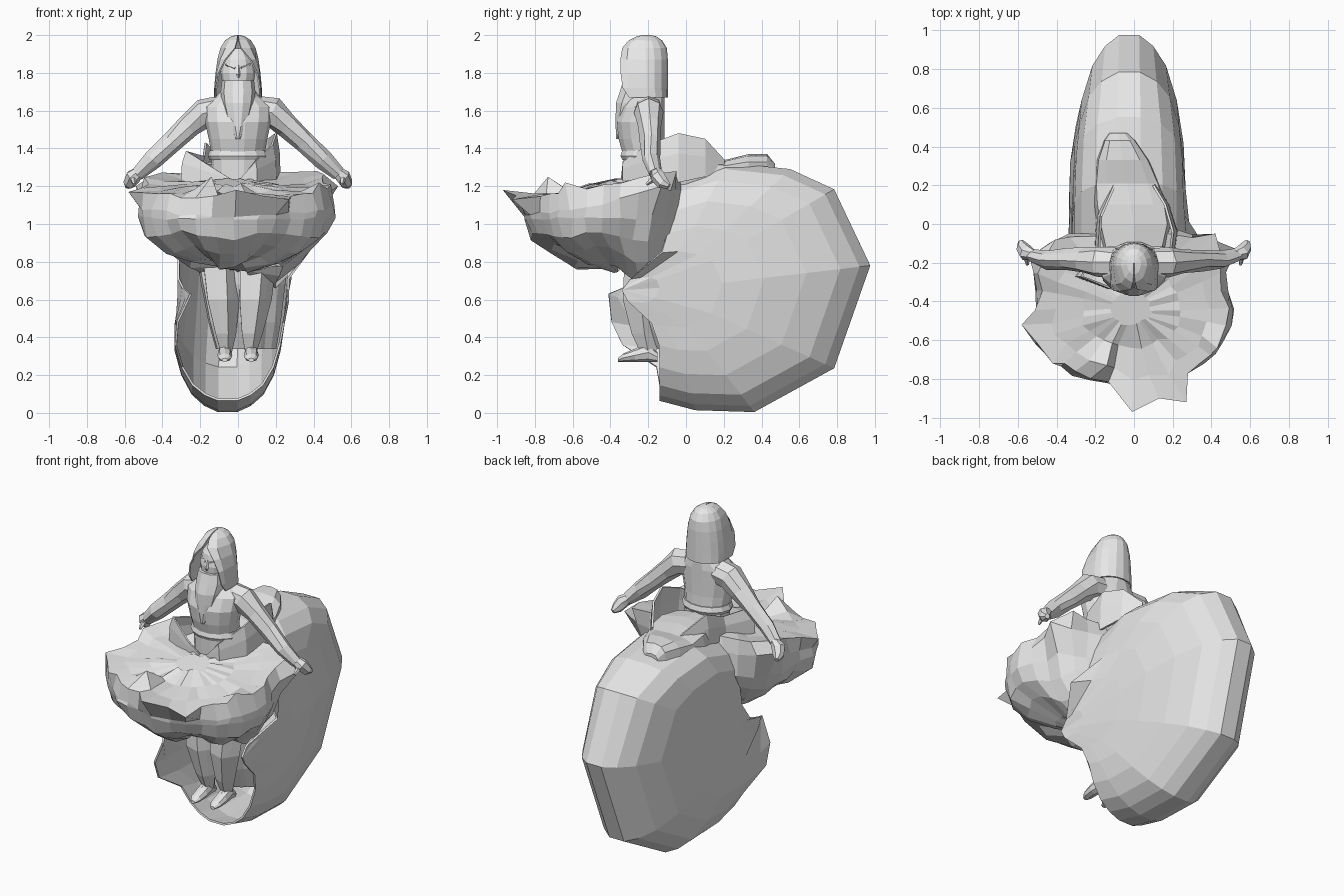
import bpy, bmesh, math, random
from mathutils import Vector

random.seed(4)
grey = bpy.data.materials.new("light_grey")
grey.diffuse_color = (0.8, 0.8, 0.8, 1)


def finish(bm, name, thick=0):
    bmesh.ops.recalc_face_normals(bm, faces=bm.faces)
    me = bpy.data.meshes.new(name)
    bm.to_mesh(me)
    bm.free()
    ob = bpy.data.objects.new(name, me)
    bpy.context.collection.objects.link(ob)
    me.materials.append(grey)
    if thick:
        mod = ob.modifiers.new("thickness", 'SOLIDIFY')
        mod.thickness = thick
        mod.offset = 0
    return ob


def loft(rings, closed=True, caps=(True, True)):
    """Skin a list of equal-length point rings."""
    bm = bmesh.new()
    vs = [[bm.verts.new(p) for p in r] for r in rings]
    n = len(vs[0])
    for a, b in zip(vs, vs[1:]):
        for i in range(n if closed else n - 1):
            j = (i + 1) % n
            bm.faces.new((a[i], a[j], b[j], b[i]))
    for on, ring in zip(caps, (vs[0], vs[-1])):
        if on and closed:
            bm.faces.new(ring)
    return bm


def pull(bm, tip, radius):
    """Draw the cloth out to a point with falloff."""
    tip = Vector(tip)
    near = min(bm.verts, key=lambda v: (v.co - tip).length).co.copy()
    for v in bm.verts:
        f = max(0, 1 - (v.co - near).length / radius)
        v.co += (tip - near) * f ** 1.5


def jitter(bm, amount):
    for v in bm.verts:
        v.co += Vector([random.uniform(-amount, amount) for _ in range(3)])


def spow(v, e):
    return math.copysign(abs(v) ** e, v)


def stack(specs, n, pleat=0, count=5):
    """Horizontal ellipses from (z, cx, cy, rx, ry)."""
    out = []
    for z, cx, cy, rx, ry in specs:
        ring = []
        for i in range(n):
            a = math.tau * i / n
            k = 1 + pleat * math.cos(count * a)
            ring.append((cx + rx * k * math.cos(a), cy + ry * k * math.sin(a), z))
        out.append(ring)
    return out


def limb(path, n=8):
    """Rings around a path of (x, y, z, radius)."""
    pts = [Vector(p[:3]) for p in path]
    out = []
    for i, p in enumerate(pts):
        t = (pts[min(i + 1, len(pts) - 1)] - pts[max(i - 1, 0)]).normalized()
        u = t.cross(Vector((0, 1, 0))).normalized()
        w = t.cross(u)
        out.append([p + path[i][3] * (u * math.cos(math.tau * k / n) + w * math.sin(math.tau * k / n))
                    for k in range(n)])
    return out


# Billowing rear skirt: side outline scaled down towards each flank, open at the front
outline = [(-0.14, 0.07), (0.05, 0.02), (0.36, 0.01), (0.78, 0.24), (0.97, 0.78), (0.78, 1.18),
           (0.55, 1.285), (0.22, 1.32), (-0.06, 1.24)]
roundness = [0, 0, 0, 0, 0, 0.35, 0.8, 1, 1]
# scale, half width below, half width at the rounder top
half = [(0, 0.29, 0.29), (0.1, 0.29, 0.29), (0.3, 0.285, 0.29), (0.5, 0.275, 0.285), (0.7, 0.24, 0.275),
        (0.86, 0.185, 0.24), (0.95, 0.12, 0.17), (1, 0.05, 0.06)]
columns = [(-1, c) for c in half] + [(1, c) for c in reversed(half)]
rings = []
for side, (s, w_low, w_top) in columns:
    ring = []
    for (oy, oz), r in zip(outline, roundness):
        w = side * (w_low + (w_top - w_low) * r)
        y, z = -0.14 + (oy + 0.14) * s, 0.65 + (oz - 0.65) * s
        # front edge swings forward around mid height, lower on the left
        edge = max(0, 1 - (y + 0.14) / 0.25)
        reach = 0.25 if w < 0 else 0.2
        bump = math.exp(-((z - 0.5) / 0.2) ** 4) if w < 0 else math.exp(-((z - 0.65) / 0.14) ** 2)
        cx = -0.025 - 0.03 * max(0, min(1, (0.6 - z) / 0.2))
        ring.append((cx + w, y - reach * edge * bump * (abs(w) > 0.2), z))
    rings.append(ring)
bm = loft(rings, closed=False)
bmesh.ops.remove_doubles(bm, verts=bm.verts, dist=0.001)
pull(bm, (-0.25, -0.41, 0.63), 0.16)
pull(bm, (0.37, -0.13, 0.85), 0.16)
finish(bm, "rear_skirt", 0.012)

# Front skirt: spread cloth over a puffed bowl
profile = [(0.2, 1.22), (0.5, 1.2), (0.78, 1.2), (0.95, 1.2), (1.0, 1.11), (1.0, 1.03),
           (0.93, 0.94), (0.75, 0.865), (0.48, 0.81), (0.15, 0.79)]
rings = []
for k, (s, z) in enumerate(profile):
    ring = []
    for i in range(32):
        a = math.tau * i / 32
        wave = 1 + 0.025 * math.cos(5 * a + 1) + 0.02 * math.cos(9 * a)
        x = -0.015 + 0.51 * s * wave * spow(math.cos(a), 0.9)
        y = -0.44 + (0.43 if i < 16 else 0.4) * s * wave * spow(math.sin(a), 0.9)
        lift = 0.17 * (y + 0.44) if k < 5 else 0
        fold = 0.02 * math.cos(6 * a + 0.6) if k > 5 else 0
        ring.append((x, y + (0, 0.03, 0.06, 0.08)[max(0, k - 6)], z + lift + fold))
    rings.append(ring)
bm = loft(rings)
jitter(bm, 0.01)
for tip, r in [((-0.01, -0.97, 1.18), 0.11), ((0.27, -0.92, 1.13), 0.12), ((0.13, -0.9, 1.15), 0.11),
               ((-0.58, -0.52, 1.17), 0.12), ((0.43, -0.64, 1.22), 0.11), ((-0.14, -0.73, 1.25), 0.09),
               ((-0.4, -0.08, 1.27), 0.15), ((0.42, -0.05, 1.28), 0.15), ((-0.54, -0.17, 1.2), 0.18),
               ((0.53, -0.13, 1.2), 0.18), ((0.2, -0.19, 0.66), 0.3), ((-0.2, -0.2, 0.74), 0.25),
               ((0.17, -0.07, 0.85), 0.2), ((-0.1, -0.58, 0.76), 0.2), ((-0.42, -0.72, 1.16), 0.1)]:
    pull(bm, tip, r)
finish(bm, "front_skirt")

# Low collar on top of the rear skirt
rings = []
for y, top, hw in [(-0.12, 1.33, 0.16), (0, 1.34, 0.19), (0.1, 1.34, 0.19), (0.21, 1.34, 0.175),
                   (0.33, 1.37, 0.14), (0.43, 1.37, 0.085), (0.47, 1.32, 0.05)]:
    ring = []
    for i in range(12):
        a = math.tau * i / 12
        ring.append((-0.08 * max(0, y) / 0.47 + hw * spow(math.cos(a), 0.7), y,
                     1.25 + (top - 1.25) * spow(math.sin(a), 0.6) * (1 + 0.2 * (i % 2) * (y < 0.2))))
    rings.append(ring)
finish(loft(rings), "collar")

# Pointed waist flaps sweeping from the front to the back
flaps = {
    "right_flap": [(0, -0.34, 1.22), (0.09, -0.33, 1.33), (0.18, -0.2, 1.42), (0.2, -0.04, 1.48),
                   (0.16, 0.1, 1.45), (0.1, 0.2, 1.34)],
    "left_flap": [(-0.02, -0.34, 1.22), (-0.12, -0.33, 1.29), (-0.27, -0.27, 1.385), (-0.18, -0.12, 1.36),
                  (-0.17, 0.04, 1.43), (-0.1, 0.2, 1.34)]}
for name, top in flaps.items():
    mid = [(x * 1.08, y, z * 0.55 + 1.24 * 0.45) for x, y, z in top]
    low = [(x * 1.1, y, 1.22 + 0.3 * max(0, y)) for x, y, z in top]
    finish(loft([top, mid, low], closed=False), name, 0.012)

# Torso, belt and wrapped scarf
bm = loft(stack([(1.18, 0, -0.21, 0.14, 0.12), (1.36, 0, -0.22, 0.14, 0.115), (1.45, 0, -0.235, 0.155, 0.125),
                 (1.54, 0, -0.24, 0.175, 0.13), (1.62, 0, -0.225, 0.18, 0.115), (1.67, 0, -0.21, 0.12, 0.1),
                 (1.73, 0, -0.21, 0.07, 0.08)], 14))
finish(bm, "torso")
finish(loft(stack([(1.34, 0, -0.22, 0.15, 0.12), (1.36, 0, -0.22, 0.16, 0.13),
                   (1.39, 0, -0.22, 0.15, 0.12)], 14)), "belt")
finish(loft(stack([(1.45, 0, -0.355, 0.012, 0.015), (1.52, 0, -0.33, 0.05, 0.045), (1.58, 0, -0.315, 0.07, 0.06),
                   (1.64, 0, -0.29, 0.085, 0.085), (1.7, 0, -0.265, 0.092, 0.09),
                   (1.76, 0, -0.26, 0.085, 0.075)], 10)), "scarf")

# Face with nose and brows
finish(loft(stack([(1.68, 0, -0.23, 0.05, 0.06), (1.73, 0, -0.23, 0.08, 0.085), (1.8, 0, -0.23, 0.092, 0.09),
                   (1.87, 0, -0.22, 0.08, 0.085), (1.93, 0, -0.21, 0.04, 0.05)], 12)), "face")
finish(loft(limb([(0, -0.305, 1.84, 0.008), (0, -0.32, 1.79, 0.012), (0, -0.315, 1.775, 0.007)], 5)), "nose")
for side, s in (("left", -1), ("right", 1)):
    finish(loft(limb([(s * 0.015, -0.31, 1.825, 0.007), (s * 0.065, -0.285, 1.845, 0.006)], 5)), side + "_brow")

# Hood: horseshoe sections, open to a pointed arch at the front
rings = []
for z, hw, fx, fy, by in [(1.67, 0.122, 0.118, -0.3, -0.1), (1.72, 0.122, 0.114, -0.335, -0.1),
                          (1.8, 0.115, 0.1, -0.345, -0.1), (1.87, 0.105, 0.065, -0.345, -0.1),
                          (1.93, 0.09, 0.015, -0.335, -0.105), (1.97, 0.065, 0.004, -0.3, -0.13),
                          (1.99, 0.035, 0.002, -0.26, -0.16), (1.998, 0.002, 0.001, -0.22, -0.2)]:
    cy = by - min(0.11, (by - fy) / 2)
    ring = [(fx, fy, z), (fx * 0.35 + hw * 0.65, fy * 0.75 + cy * 0.25, z)]
    ring += [(hw * math.cos(a * math.pi / 8), cy + (by - cy) * math.sin(a * math.pi / 8), z) for a in range(9)]
    ring += [(-x, y, zz) for x, y, zz in reversed(ring[:2])]
    rings.append(ring)
finish(loft(rings, closed=False), "hood", 0.008)

# Arms, hands, legs and feet on both sides
for side, s in (("left", -1), ("right", 1)):
    bm = loft(limb([(s * 0.1, -0.2, 1.6, 0.075), (s * 0.18, -0.195, 1.59, 0.078), (s * 0.26, -0.19, 1.52, 0.064),
                    (s * 0.35, -0.185, 1.435, 0.055), (s * 0.45, -0.185, 1.34, 0.05),
                    (s * 0.53, -0.165, 1.265, 0.034)]))
    jitter(bm, 0.006)
    finish(bm, side + "_arm")
    finish(loft(limb([(s * 0.52, -0.16, 1.28, 0.028), (s * 0.555, -0.15, 1.25, 0.042),
                      (s * 0.575, -0.12, 1.215, 0.034), (s * 0.585, -0.09, 1.2, 0.015)], 7)), side + "_hand")
    finish(loft(limb([(s * 0.555, -0.17, 1.24, 0.018), (s * 0.55, -0.21, 1.21, 0.008)], 5)), side + "_thumb")
    finish(loft(stack([(0.85, s * 0.1, -0.22, 0.1, 0.1), (0.6, s * 0.085, -0.24, 0.085, 0.09),
                       (0.42, s * 0.07, -0.22, 0.055, 0.065), (0.32, s * 0.065, -0.2, 0.03, 0.04)],
                      10, 0.1)), side + "_leg")
    rings = []
    for y, h, w in [(-0.15, 0.05, 0.025), (-0.2, 0.1, 0.035), (-0.27, 0.07, 0.04), (-0.33, 0.045, 0.035),
                    (-0.36, 0.02, 0.015)]:
        rings.append([(s * 0.07 + w * math.cos(a), y, 0.27 + h * (0.5 + 0.5 * math.sin(a)))
                      for a in [math.tau * i / 8 for i in range(8)]])
    finish(loft(rings), side + "_foot")

# Pleated lining hanging behind the legs
bm = loft(stack([(0.9, 0, -0.14, 0.24, 0.15), (0.68, 0.01, -0.13, 0.21, 0.14), (0.48, 0.02, -0.1, 0.18, 0.11),
                 (0.34, 0.03, -0.06, 0.15, 0.08)], 20, 0.12), caps=(False, False))
finish(bm, "lining", 0.01)
